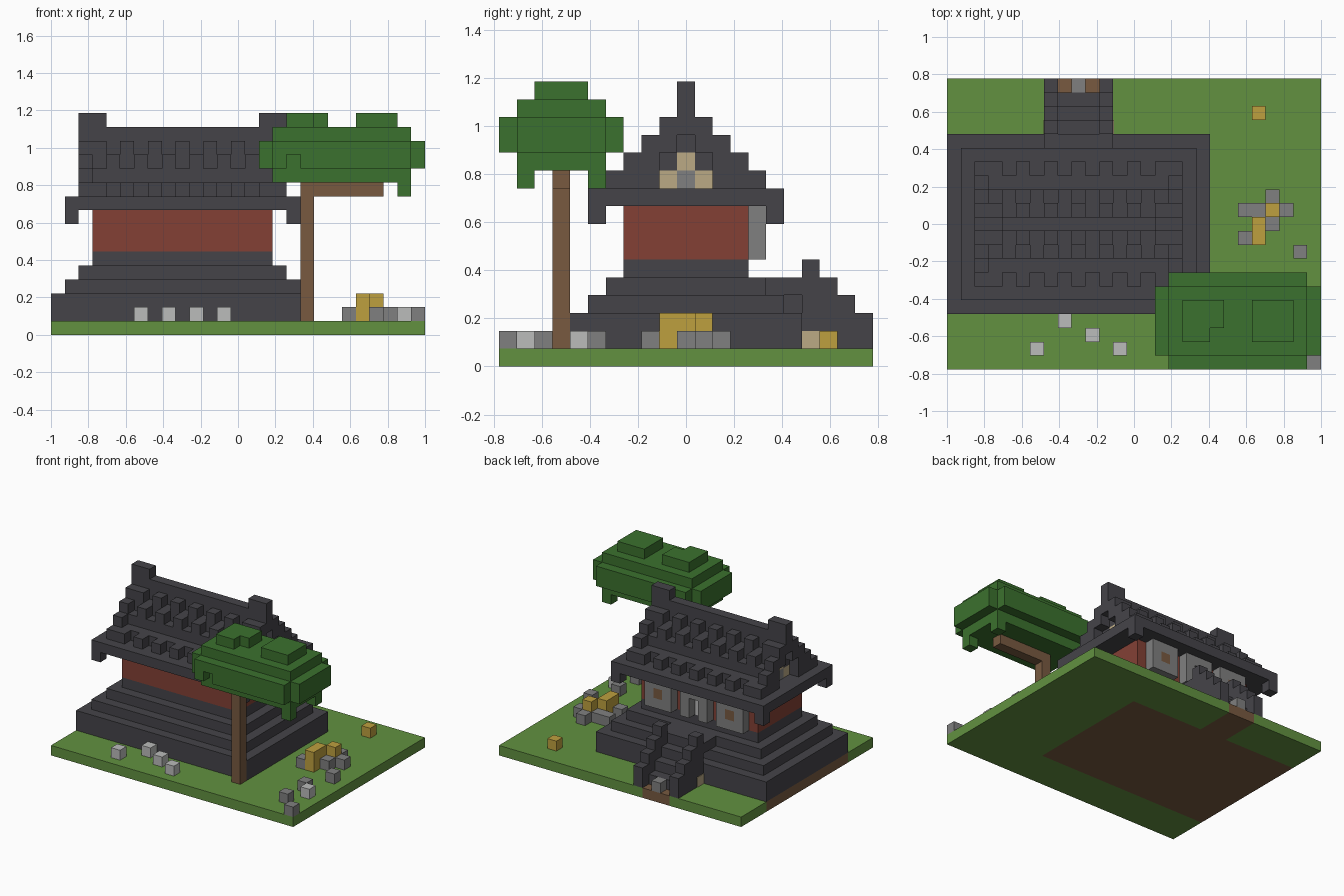
import bpy
import bmesh
from itertools import product
from mathutils import Vector

cube = bpy.data.objects.get("Cube")
if cube:
    bpy.data.objects.remove(cube)

UNIT = 2 / 27                              # edge of one block
ORIGIN = Vector((-13.5, -10.5, 0))         # grid corner, in blocks


def material(name, red, green, blue):
    def linear(c):
        c /= 255
        return c / 12.92 if c < 0.04 else ((c + 0.055) / 1.055) ** 2.4
    colour = (linear(red), linear(green), linear(blue), 1)
    mat = bpy.data.materials.new(name)
    mat.use_nodes = True
    mat.diffuse_color = colour
    mat.node_tree.nodes["Principled BSDF"].inputs["Base Color"].default_value = colour
    return mat


grass = material("grass green", 98, 145, 64)
brown = material("earth and wood brown", 120, 90, 64)
slate = material("dark slate", 69, 68, 73)
red = material("brick red", 131, 64, 53)
leaf = material("leaf green", 59, 113, 46)
gold = material("golden yellow", 190, 160, 62)
grey = material("stone grey", 128, 128, 128)
pale = material("pale grey", 187, 188, 187)
beige = material("beige", 187, 170, 133)


def cells(boxes):
    """All grid blocks inside boxes given as (x range, y range, z range)."""
    found = set()
    for xs, ys, zs in boxes:
        found.update(product(range(*xs), range(*ys), range(*zs)))
    return found


def add_mesh(name, bm, mat):
    mesh = bpy.data.meshes.new(name)
    bm.to_mesh(mesh)
    bm.free()
    mesh.materials.append(mat)
    bpy.context.collection.objects.link(bpy.data.objects.new(name, mesh))


def blocks(name, mat, boxes, cut=()):
    """Outer skin of a union of boxes, less the cut boxes."""
    filled = cells(boxes) - cells(cut)
    bm = bmesh.new()
    verts = {}
    for cell in filled:
        for axis, side in product(range(3), (0, 1)):
            beside = list(cell)
            beside[axis] += 2 * side - 1
            if tuple(beside) in filled:
                continue
            u, v = (axis + 1) % 3, (axis + 2) % 3
            ring = []
            for du, dv in ((0, 0), (1, 0), (1, 1), (0, 1)):
                p = list(cell)
                p[axis] += side
                p[u] += du
                p[v] += dv
                key = tuple(p)
                if key not in verts:
                    verts[key] = bm.verts.new((Vector(key) + ORIGIN) * UNIT)
                ring.append(verts[key])
            bm.faces.new(ring if side else ring[::-1])
    add_mesh(name, bm, mat)


def block(x, y, z=1):
    return (x, x + 1), (y, y + 1), (z, z + 1)


def inset(box, n):
    """Shrink a footprint by n blocks on each side."""
    (x0, x1), (y0, y1) = box
    return (x0 + n, x1 - n), (y0 + n, y1 - n)


# Ground slab with bare earth below the house and the path
plot = (0, 19), (4, 17)
earth = [(*plot, (0, 1)), ((8, 11), (17, 21), (0, 1))]
blocks("ground", grass, [((0, 27), (0, 21), (0, 1))], earth)
blocks("bare_earth", brown, earth)

# Stepped plinth
blocks("plinth", slate, [(*plot, (1, 3))] + [(*inset(plot, n), (n + 2, n + 3)) for n in (1, 2, 3)])

# Back stairs between two stepped railings
rails = []
for x in (7, 11):
    for end, top in ((21, 3), (20, 4), (19, 5), (18, 6)):
        rails.append(((x, x + 1), (17, end), (1, top)))
    rails.append(((x, x + 1), (15, 17), (4, 5)))
blocks("stair_railings", slate, rails)
blocks("stairs", slate, [((8, 11), (15, 20 - n), (n + 1, n + 2)) for n in range(4)])
blocks("bottom_step", grey, [block(9, 20)])


def plate(name, mat, centre, size):
    bm = bmesh.new()
    bmesh.ops.create_cube(bm, size=1)
    for v in bm.verts:
        v.co = (Vector(centre) + ORIGIN + v.co * Vector(size)) * UNIT
    add_mesh(name, bm, mat)


for side, x in (("right", 7), ("left", 12)):
    plate(side + "_railing_stone", beige, (x, 17.5, 1.5), (0.1, 1, 1))

# Walls, with shutters and a door frame at the back
walls = inset(plot, 3)
blocks("walls", red, [(*walls, (6, 9))])
for side, x in (("right", 4), ("left", 12)):
    window = block(x + 1, 14, 7)
    blocks(side + "_window_frame", grey, [((x, x + 3), (14, 15), (6, 9))], [window])
    blocks(side + "_window", brown, [window])
doorway = (9, 10), (14, 15), (6, 8)
blocks("door_frame", grey, [((8, 11), (14, 15), (6, 9))], [doorway])
plate("door", pale, (9.5, 14, 7), (1, 0.1, 2))

# Roof: stepped layers, staggered tiles, full-profile gable ends
eave = (1, 18), (5, 16)
roof = [(*eave, (9, 10))]
roof += [block(x, y, 8) for x in (1, 17) for y in (5, 15)]
tile_start = {1: 3, 3: 4, 4: 3}
for n in range(1, 5):
    low, high, level = 5 + n, 16 - n, (9 + n, 10 + n)
    roof.append(((3, 16), (low + 1, high - 1), level))
    roof += [((x, x + 1), (low, high), level) for x in (2, 16)]
    if n in tile_start:
        roof += [((x, x + 1), (low, high), level) for x in range(tile_start[n], 16, 2)]
# Ridge with raised ends
roof.append(((2, 17), (10, 11), (14, 15)))
roof += [((x, x + 2), (10, 11), (15, 16)) for x in (2, 15)]
recesses, lights, centres = [], [], []
for outer, inner in ((2, 3), (16, 15)):
    span = (outer, outer + 1)
    recesses += [(span, (9, 12), (10, 12)), (span, (10, 11), (12, 13))]
    lights += [block(inner, 9, 10), block(inner, 11, 10), block(inner, 10, 11)]
    centres.append(block(inner, 10, 10))
blocks("roof", slate, roof, recesses + lights + centres)
blocks("gable_windows", beige, lights)
blocks("gable_window_centres", grey, centres)

# Tree
blocks("trunk_and_branch", brown, [((18, 19), (3, 4), (1, 11)), ((19, 24), (3, 4), (10, 11))])
crown = (16, 26), (1, 6)
blocks("tree_crown", leaf, [
    (*crown, (11, 15)),
    ((15, 27), crown[1], (12, 14)),
    (crown[0], (0, 7), (12, 14)),
    ((17, 20), (2, 5), (15, 16)),
    ((22, 25), (2, 5), (15, 16)),
    block(25, 1, 10), block(25, 5, 10),
], [block(19, 2, 15), block(17, 0, 12)])

# Loose stones and yellow flowers
pale_spots = (6, 1), (8, 3), (10, 2), (12, 1), (25, 4)
grey_spots = ((21, 11), (22, 11), (24, 11), (23, 12), (23, 10), (23, 11), (21, 9),
              (25, 8), (24, 5), (24, 2), (26, 0))
blocks("pale_stones", pale, [block(*spot) for spot in pale_spots])
blocks("grey_stones", grey, [block(*spot) for spot in grey_spots])
blocks("yellow_flowers", gold, [((22, 23), (9, 11), (1, 3)), block(23, 11, 2), block(22, 18)])
